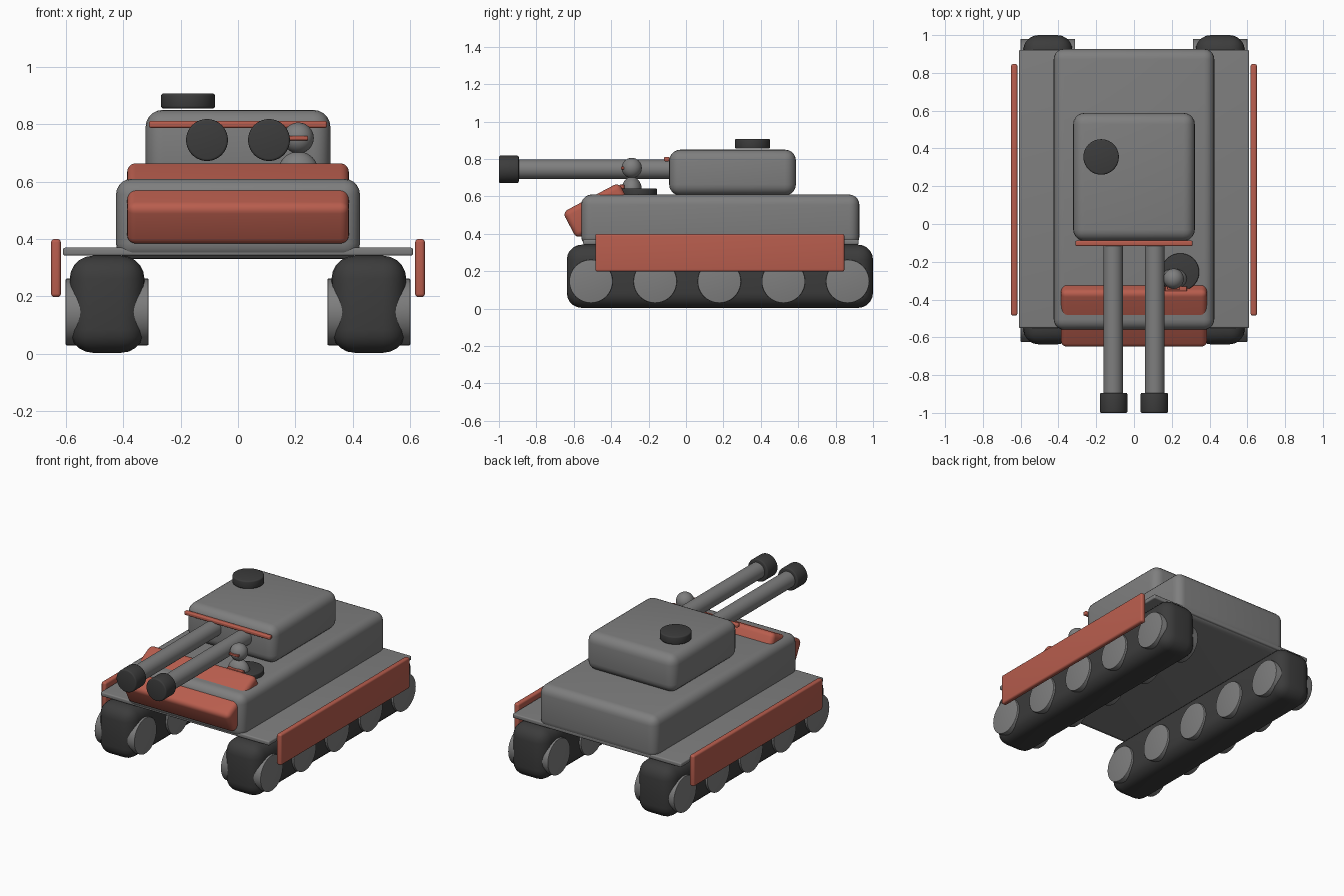
import bpy
import math

if "Cube" in bpy.data.objects:
    bpy.data.objects.remove(bpy.data.objects["Cube"], do_unlink=True)


def material(name, rgb):
    m = bpy.data.materials.new(name)
    m.use_nodes = True
    m.diffuse_color = (*rgb, 1)
    m.node_tree.nodes["Principled BSDF"].inputs["Base Color"].default_value = (*rgb, 1)
    return m


GREY = material("grey metal", (0.21, 0.21, 0.21))
DARK = material("dark rubber", (0.045, 0.045, 0.045))
RED = material("red paint", (0.48, 0.11, 0.075))


def finish(name, mat, bevel=0, segments=5):
    ob = bpy.context.object
    ob.name = name
    ob.data.materials.append(mat)
    bpy.ops.object.transform_apply(location=False, rotation=True, scale=True)
    if bevel:
        mod = ob.modifiers.new("rounded edges", "BEVEL")
        mod.width = bevel
        mod.segments = segments
        mod.limit_method = "ANGLE"
        mod.angle_limit = math.radians(40)
        bpy.ops.object.modifier_apply(modifier=mod.name)
    bpy.ops.object.shade_smooth_by_angle(angle=math.radians(35))
    return ob


def box(name, mat, x, y, z, bevel):
    """Rounded box from its (low, high) range on each axis."""
    ranges = (x, y, z)
    bpy.ops.mesh.primitive_cube_add(size=1, location=[(a + b) / 2 for a, b in ranges])
    bpy.context.object.scale = [b - a for a, b in ranges]
    return finish(name, mat, bevel)


def cylinder(name, mat, centre, radius, length, axis="z", bevel=0):
    turn = {"x": (0, math.pi / 2, 0), "y": (math.pi / 2, 0, 0), "z": (0, 0, 0)}[axis]
    bpy.ops.mesh.primitive_cylinder_add(vertices=40, radius=radius, depth=length,
                                        location=centre, rotation=turn)
    return finish(name, mat, bevel, 3)


def ball(name, mat, centre, radii):
    bpy.ops.mesh.primitive_uv_sphere_add(segments=32, ring_count=16, radius=1, location=centre)
    bpy.context.object.scale = radii
    return finish(name, mat)


# Body
box("hull", GREY, (-0.425, 0.425), (-0.56, 0.927), (0.33, 0.61), 0.055)
box("fender_plate", GREY, (-0.61, 0.61), (-0.55, 0.922), (0.342, 0.37), 0.008)
box("turret", GREY, (-0.322, 0.322), (-0.09, 0.588), (0.605, 0.85), 0.06)
cylinder("turret_hatch", DARK, (-0.174, 0.355, 0.881), 0.094, 0.052, bevel=0.008)

# Sloped front armour
armour = box("front_armour", RED, (-0.386, 0.386), (-0.642, -0.302), (0.444, 0.604), 0.03)
armour.rotation_euler.x = math.radians(28)

# Running gear and guns on both sides
for side, s in (("left", 1), ("right", -1)):
    cx = 0.456 * s
    box(side + "_track", DARK, (cx - 0.13, cx + 0.13), (-0.637, 1.0), (0.004, 0.342), 0.08)
    for i in range(5):
        cylinder(f"{side}_wheel_{i + 1}", GREY, (cx, -0.508 + 0.343 * i, 0.146),
                 0.116, 0.288, "x", 0.003)
    box(side + "_skirt", RED, (0.634 * s - 0.017, 0.634 * s + 0.017),
        (-0.485, 0.847), (0.198, 0.4), 0.012)
    cylinder(side + "_barrel", GREY, (0.11 * s, -0.5, 0.745), 0.052, 0.9, "y")
    cylinder(side + "_muzzle", DARK, (0.108 * s, -0.947, 0.745), 0.073, 0.106, "y", 0.008)

# Turret stripe
box("turret_stripe", RED, (-0.31, 0.31), (-0.117, -0.088), (0.787, 0.812), 0.008)

# Crew figure in the front hatch
cylinder("front_hatch", DARK, (0.245, -0.255, 0.62), 0.1, 0.044, bevel=0.006)
ball("crew_body", GREY, (0.21, -0.29, 0.635), (0.07, 0.054, 0.07))
ball("crew_head", GREY, (0.21, -0.29, 0.752), (0.054, 0.054, 0.054))
box("crew_visor", RED, (0.176, 0.244), (-0.348, -0.33), (0.744, 0.759), 0.004)
box("crew_rail", RED, (0.165, 0.28), (-0.356, -0.33), (0.635, 0.663), 0.004)
